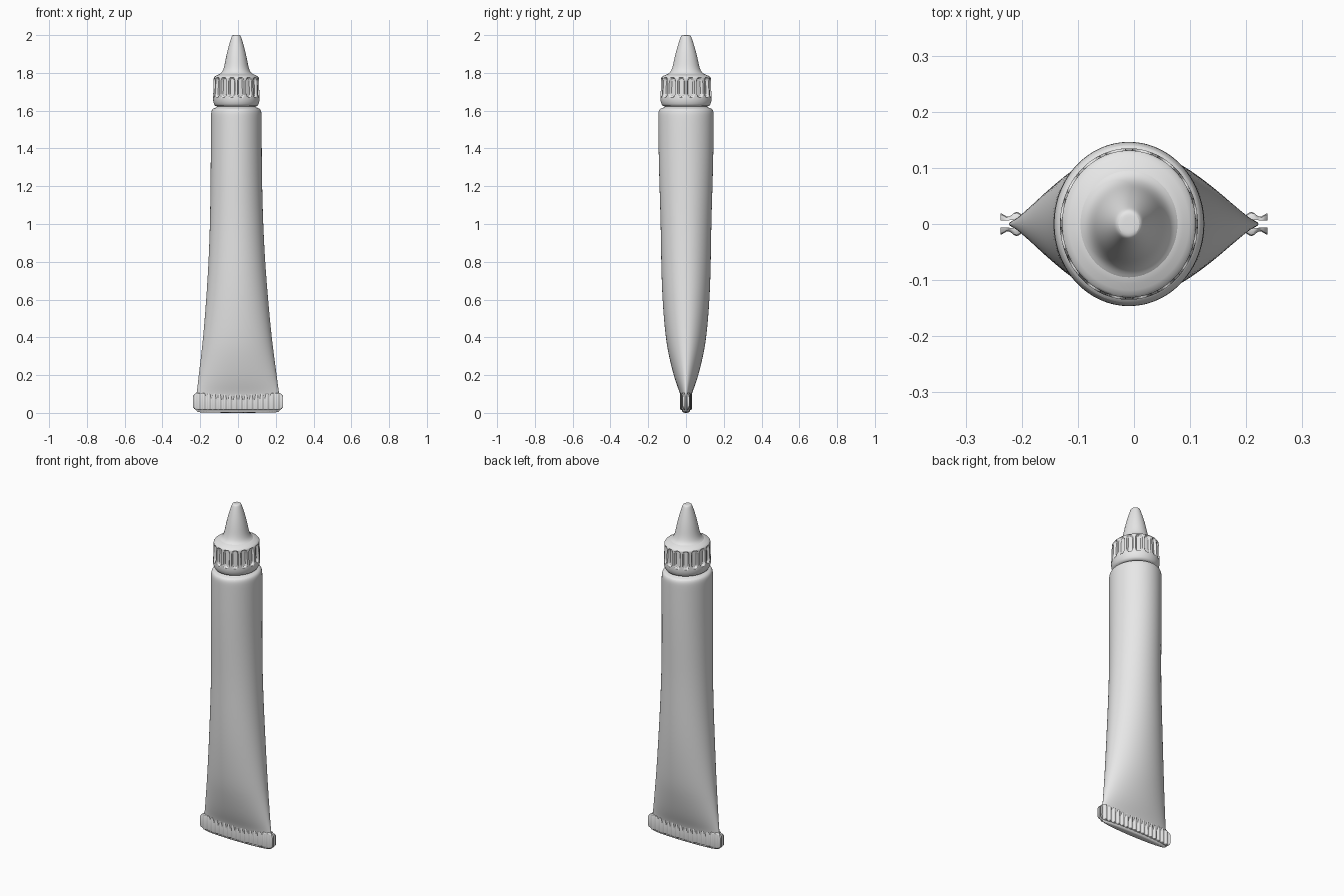
import bpy
import bmesh
from math import sin, cos, pi, radians

cube = bpy.data.objects.get("Cube")
if cube:
    bpy.data.objects.remove(cube, do_unlink=True)

grey = bpy.data.materials.new("light_grey")
grey.use_nodes = True
grey.diffuse_color = (0.8, 0.8, 0.8, 1)
grey.node_tree.nodes["Principled BSDF"].inputs["Base Color"].default_value = (0.8, 0.8, 0.8, 1)


def loft(name, rings, subdivide=0, sharp=40):
    """Skin a list of closed rings and cap both ends."""
    bm = bmesh.new()
    loops = [[bm.verts.new(p) for p in ring] for ring in rings]
    for a, b in zip(loops, loops[1:]):
        for i in range(len(a)):
            j = (i + 1) % len(a)
            bm.faces.new((a[i], a[j], b[j], b[i]))
    bm.faces.new(loops[0][::-1])
    bm.faces.new(loops[-1])
    bmesh.ops.recalc_face_normals(bm, faces=bm.faces)
    mesh = bpy.data.meshes.new(name)
    bm.to_mesh(mesh)
    bm.free()
    obj = bpy.data.objects.new(name, mesh)
    bpy.context.collection.objects.link(obj)
    mesh.materials.append(grey)
    bpy.ops.object.select_all(action="DESELECT")
    obj.select_set(True)
    bpy.context.view_layer.objects.active = obj
    bpy.ops.object.shade_smooth_by_angle(angle=radians(sharp))
    if subdivide:
        mod = obj.modifiers.new("smooth", "SUBSURF")
        mod.levels = mod.render_levels = subdivide
    return obj


def lean(z):
    """The tube axis drifts slightly towards the right going up."""
    return -0.009 * min(z / 1.2, 1)


# Squeezed tube body: height, half width, half depth
body = [
    (0.0, 0.215, 0.016), (0.008, 0.222, 0.022), (0.06, 0.224, 0.024),
    (0.1, 0.220, 0.030), (0.14, 0.214, 0.046), (0.2, 0.207, 0.066),
    (0.3, 0.194, 0.091), (0.4, 0.182, 0.109), (0.6, 0.164, 0.126),
    (0.8, 0.150, 0.132), (1.0, 0.141, 0.134), (1.2, 0.137, 0.141),
    (1.4, 0.135, 0.146), (1.56, 0.135, 0.147), (1.59, 0.134, 0.147),
    (1.607, 0.129, 0.142), (1.615, 0.117, 0.129), (1.617, 0.100, 0.110),
    (1.64, 0.098, 0.108),
]
SEG = 40
angles = [2 * pi * i / SEG for i in range(SEG)]
loft("tube_body", [[(lean(z) + rx * cos(a), ry * sin(a), z) for a in angles]
                   for z, rx, ry in body], subdivide=2)

# Fluted cap band: recessed rounded slots around a slightly oval ring
FLUTES, STEPS = 16, 16
SQUASH = 0.91
LOW, HIGH = 1.67, 1.775


def slot_depth(step, z):
    u = abs(2 * step / STEPS - 1) / 0.72
    v = abs(2 * (z - LOW) / (HIGH - LOW) - 1)
    d = u ** 2 + v ** 6
    return 0.014 * min(1, 2.5 * (1 - d)) if d < 1 else 0


def cap_ring(r, z, fluted=False):
    n = FLUTES * STEPS
    ring = []
    for i in range(n):
        a = 2 * pi * i / n
        rr = r - (slot_depth(i % STEPS, z) if fluted else 0)
        ring.append((-0.009 + SQUASH * rr * cos(a), rr * sin(a), z))
    return ring


rings = [cap_ring(r, z) for r, z in
         [(0.112, 1.622), (0.124, 1.626), (0.130, 1.636), (0.134, 1.65), (0.135, 1.662)]]
for k in range(25):
    t = k / 24
    rings.append(cap_ring(0.135 - 0.004 * t, LOW + (HIGH - LOW) * t, True))
rings += [cap_ring(r, z) for r, z in
          [(0.127, 1.78), (0.118, 1.785), (0.106, 1.79), (0.09, 1.797)]]
loft("cap_band", rings, sharp=50)

# Tapered nozzle rising from the cap
nozzle = [
    (0.108, 1.78), (0.104, 1.79), (0.091, 1.797), (0.082, 1.806), (0.075, 1.82),
    (0.069, 1.84), (0.063, 1.87), (0.056, 1.90), (0.048, 1.93), (0.037, 1.965),
    (0.030, 1.985), (0.026, 1.995), (0.021, 1.9995), (0.012, 2.0),
]
loft("cap_nozzle", [[(-0.009 + SQUASH * r * cos(a), r * sin(a), z) for a in angles]
                    for r, z in nozzle], subdivide=1)

# Ribbed crimp plates, one on each face of the flattened end
HALF, BOTTOM, TOP, CORNER, RIBS = 0.238, 0.014, 0.106, 0.024, 17


def crimp_plate(name, side):
    rings = []
    columns = RIBS * 12
    for i in range(columns + 1):
        x = HALF * (2 * i / columns - 1)
        over = min(max(0, abs(x) - (HALF - CORNER)) / CORNER, 0.95)
        inset = CORNER * (1 - (1 - over ** 2) ** 0.5)
        lo, hi = BOTTOM + inset, TOP - inset
        bow = 1 - (x / HALF) ** 2
        inner = 0.006 + 0.008 * bow
        rib = 0.0035 * cos(2 * pi * RIBS * i / columns)
        outer = 0.015 + 0.013 * bow + rib
        ease = 0.007
        section = [(inner, lo), (outer - ease, lo), (outer - 0.002, lo + 0.003),
                   (outer, lo + 0.01), (outer, hi - 0.01),
                   (outer - 0.002, hi - 0.003), (outer - ease, hi), (inner, hi)]
        rings.append([(x, side * y, z) for y, z in section])
    loft(name, rings)


crimp_plate("front_crimp_plate", -1)
crimp_plate("back_crimp_plate", 1)
